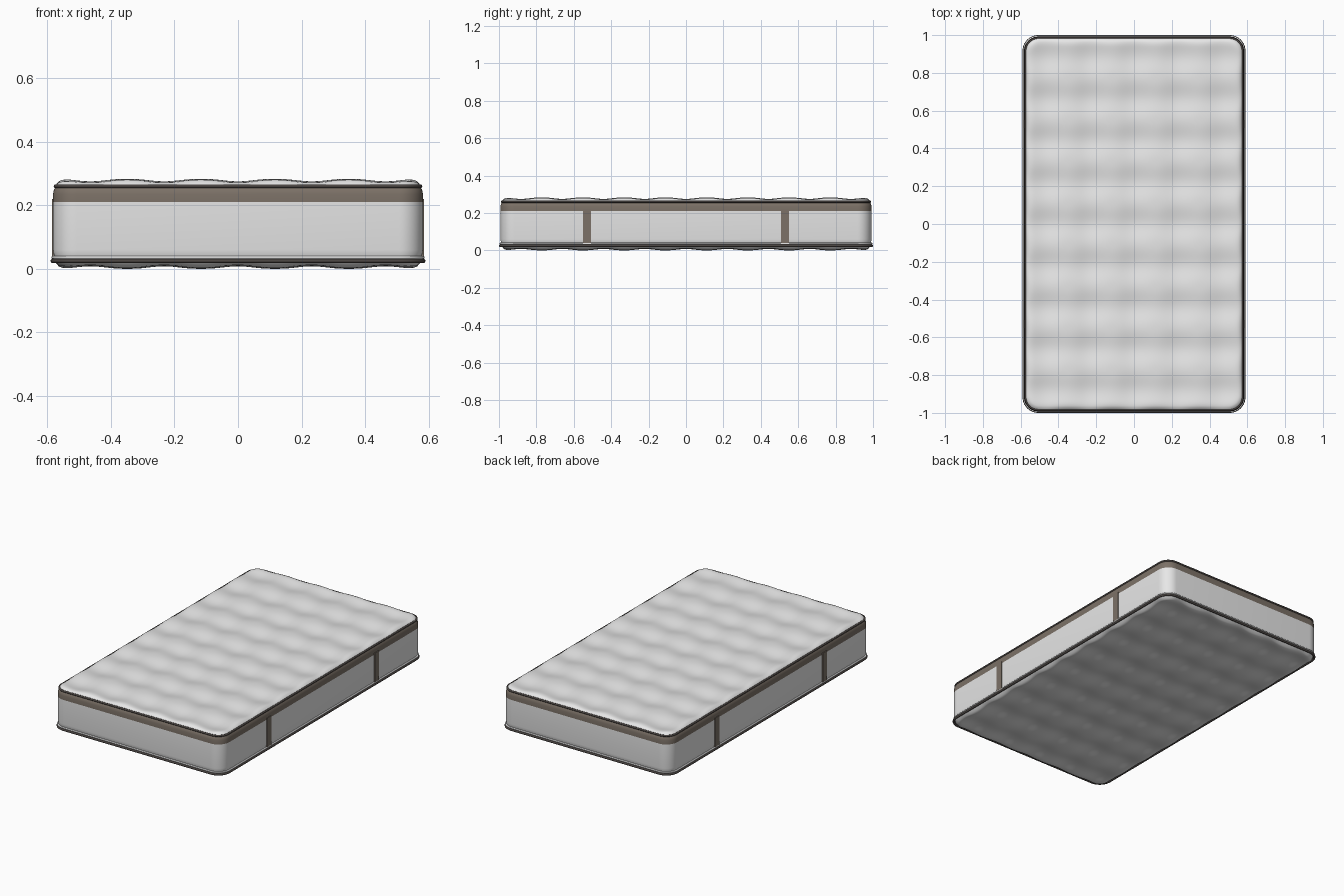
import bpy, bmesh, math
from mathutils import Vector

if "Cube" in bpy.data.objects:
    bpy.data.objects.remove(bpy.data.objects["Cube"])

HALF_X, HALF_Y, RADIUS = 0.582, 0.992, 0.075
TUFT_X, TUFT_Y = 0.235, 0.222


def material(name, rgb):
    m = bpy.data.materials.new(name)
    m.use_nodes = True
    m.diffuse_color = (*rgb, 1)
    m.node_tree.nodes["Principled BSDF"].inputs["Base Color"].default_value = (*rgb, 1)
    return m


white = material("white fabric", (0.8, 0.8, 0.8))
brown = material("brown trim", (0.2, 0.165, 0.135))
dark = material("dark piping", (0.07, 0.06, 0.055))


def finish(bm, name, mats):
    bmesh.ops.recalc_face_normals(bm, faces=bm.faces)
    mesh = bpy.data.meshes.new(name)
    bm.to_mesh(mesh)
    bm.free()
    ob = bpy.data.objects.new(name, mesh)
    bpy.context.collection.objects.link(ob)
    for m in mats:
        mesh.materials.append(m)
    bpy.ops.object.select_all(action="DESELECT")
    ob.select_set(True)
    bpy.context.view_layer.objects.active = ob
    bpy.ops.object.shade_smooth_by_angle(angle=math.radians(50))
    return ob


def outline(inset, steps=10):
    """Rounded rectangle, counter-clockwise."""
    r = RADIUS - inset
    points = []
    for k, (sx, sy) in enumerate([(1, 1), (-1, 1), (-1, -1), (1, -1)]):
        for i in range(steps + 1):
            a = math.pi / 2 * (k + i / steps)
            points.append((sx * (HALF_X - RADIUS) + r * math.cos(a),
                           sy * (HALF_Y - RADIUS) + r * math.sin(a)))
    return points


# Side walls with the brown upper band
def build_sides():
    bm = bmesh.new()
    rings = []
    for inset, z in [(0.012, 0.022), (0.004, 0.035), (0, 0.06), (0, 0.21),
                     (0, 0.235), (0.003, 0.25), (0.012, 0.262)]:
        rings.append([bm.verts.new((x, y, z)) for x, y in outline(inset)])
    for low, high in zip(rings, rings[1:]):
        for i in range(len(low)):
            j = (i + 1) % len(low)
            f = bm.faces.new((low[i], low[j], high[j], high[i]))
            f.material_index = int(f.calc_center_median().z > 0.21)
    finish(bm, "side_walls", [white, brown])


# Quilted panels: dimples on a regular grid, rolled over at the rim
def build_panel(name, rim_z, direction):
    bm = bmesh.new()
    bmesh.ops.create_grid(bm, x_segments=100, y_segments=170, size=1)
    edge = 0.045
    for v in bm.verts:
        p = Vector((v.co.x * HALF_X, v.co.y * HALF_Y))
        core = Vector((max(-HALF_X + RADIUS, min(HALF_X - RADIUS, p.x)),
                       max(-HALF_Y + RADIUS, min(HALF_Y - RADIUS, p.y))))
        d = p - core
        depth = RADIUS - max(abs(d.x), abs(d.y))
        if d.length > 0:
            p = core + d * (max(abs(d.x), abs(d.y)) / d.length)
        wave = (math.cos(2 * math.pi * p.x / TUFT_X)
                + math.cos(2 * math.pi * p.y / TUFT_Y)) / 2
        # Sharper pits than crests
        height = 0.021 - 0.019 * ((wave + 1) / 2) ** 1.3
        roll = math.sqrt(max(0, 1 - (1 - min(1, depth / edge)) ** 2))
        v.co = (p.x * 0.988, p.y * 0.993, rim_z + direction * height * roll)
    ob = finish(bm, name, [white])
    if (ob.data.polygons[0].normal.z > 0) != (direction > 0):
        ob.data.flip_normals()


# Piping cords around the seams
def build_cord(name, z, inset, radius, mat):
    curve = bpy.data.curves.new(name, "CURVE")
    curve.dimensions = "3D"
    curve.bevel_depth = radius
    curve.bevel_resolution = 3
    path = outline(inset)
    spline = curve.splines.new("POLY")
    spline.points.add(len(path) - 1)
    for point, (x, y) in zip(spline.points, path):
        point.co = (x, y, z, 1)
    spline.use_cyclic_u = True
    curve.materials.append(mat)
    bpy.context.collection.objects.link(bpy.data.objects.new(name, curve))


# Vertical straps on the long sides
def build_strap(name, sx, sy):
    bm = bmesh.new()
    bmesh.ops.create_cube(bm, size=1)
    for v in bm.verts:
        v.co = (sx * HALF_X + v.co.x * 0.008, sy * 0.53 + v.co.y * 0.042,
                0.125 + v.co.z * 0.19)
    finish(bm, name, [brown])


build_sides()
build_panel("top_panel", 0.262, 1)
build_panel("bottom_panel", 0.021, -1)
build_cord("top_piping", 0.26, 0.008, 0.006, dark)
build_cord("bottom_piping", 0.025, -0.001, 0.007, dark)
build_cord("bottom_white_cord", 0.036, 0.0, 0.005, white)
for sx, side in ((1, "left"), (-1, "right")):
    for sy, end in ((1, "back"), (-1, "front")):
        build_strap(f"{side}_{end}_strap", sx, sy)
